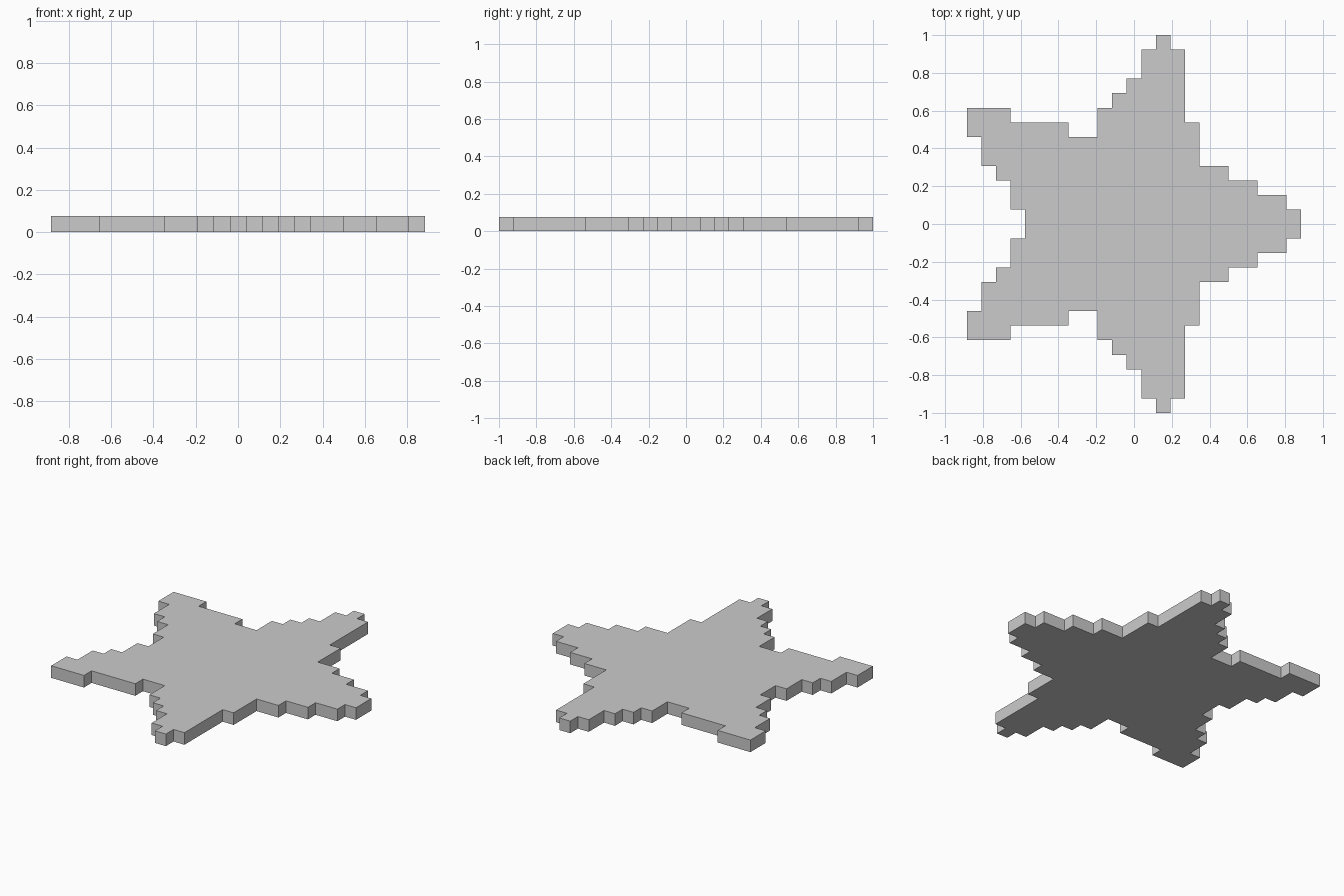
import bpy, bmesh

if "Cube" in bpy.data.objects:
    bpy.data.objects.remove(bpy.data.objects["Cube"])

CELL = 2 / 26  # the star is drawn on a pixel grid, 26 cells long

# Upper half of the stepped outline in grid cells, from right tip round to the left notch
half = [(23, 1), (22, 1), (22, 2), (20, 2), (20, 3), (18, 3), (18, 4), (16, 4),
        (16, 7), (15, 7), (15, 12), (14, 12), (14, 13), (13, 13), (13, 12),
        (12, 12), (12, 10), (11, 10), (11, 9), (10, 9), (10, 8), (9, 8), (9, 6),
        (7, 6), (7, 7), (3, 7), (3, 8), (0, 8), (0, 6), (1, 6), (1, 4), (2, 4),
        (2, 3), (3, 3), (3, 1), (4, 1)]

# Mirror across the x axis to close the outline
outline = half + [(x, -y) for x, y in reversed(half)]

# Extrude the outline into a plate one cell thick
bm = bmesh.new()
verts = [bm.verts.new(((x - 11.5) * CELL, y * CELL, 0)) for x, y in outline]
base = bm.faces.new(verts)
ext = bmesh.ops.extrude_face_region(bm, geom=[base], use_keep_orig=True)
top = [v for v in ext["geom"] if isinstance(v, bmesh.types.BMVert)]
bmesh.ops.translate(bm, verts=top, vec=(0, 0, CELL))
bmesh.ops.recalc_face_normals(bm, faces=bm.faces)

mesh = bpy.data.meshes.new("pixel_star")
bm.to_mesh(mesh)
bm.free()
star = bpy.data.objects.new("pixel_star", mesh)
bpy.context.collection.objects.link(star)
